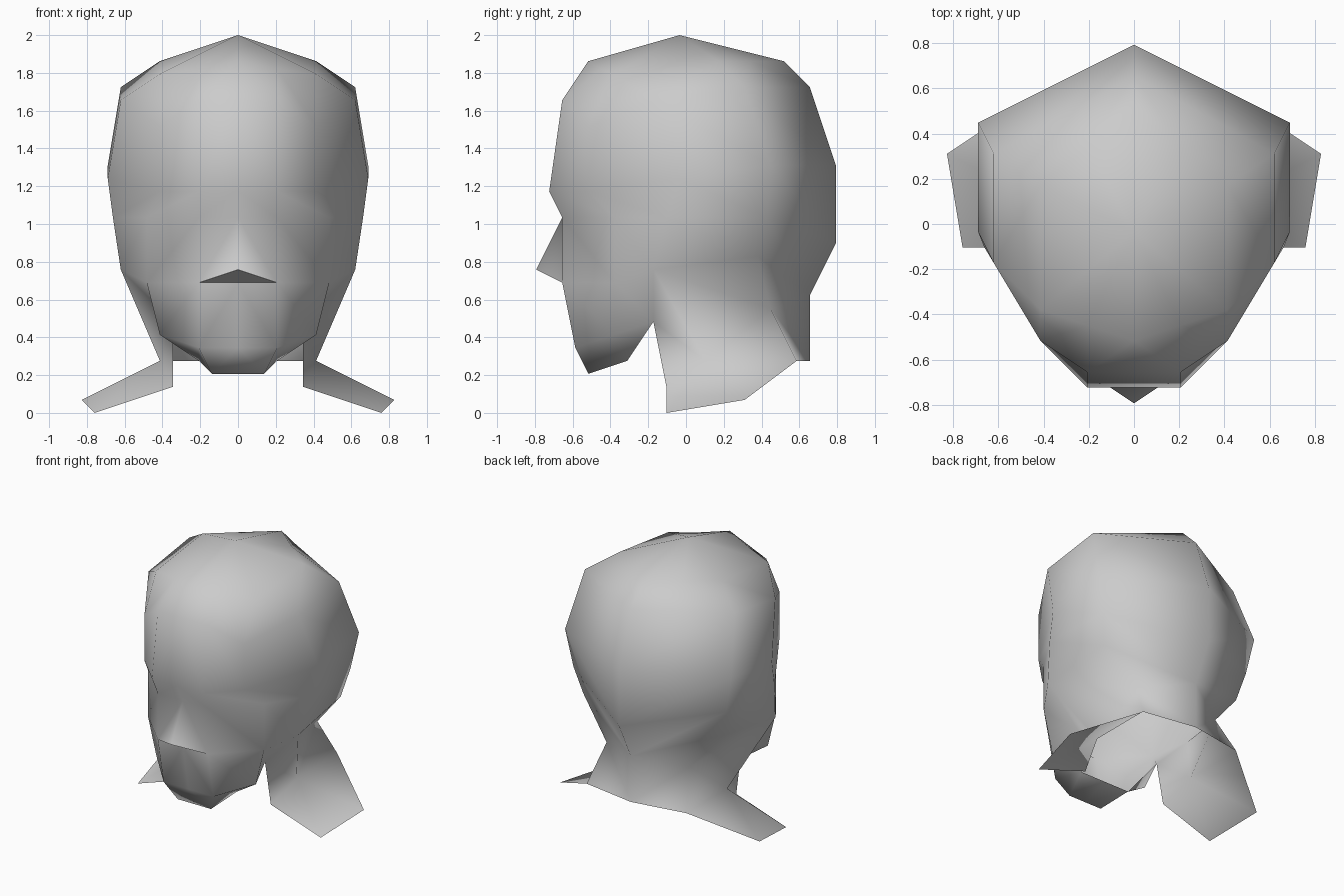
import bpy, bmesh

cube = bpy.data.objects.get("Cube")
if cube:
    bpy.data.objects.remove(cube)

# Modelling grid: whole steps, with the head 29 steps tall
STEP = 2 / 29

skin = bpy.data.materials.new("plain grey")
skin.use_nodes = True
grey = (0.6, 0.6, 0.6, 1)
skin.diffuse_color = grey
skin.node_tree.nodes["Principled BSDF"].inputs["Base Color"].default_value = grey

bm = bmesh.new()


def point(x, y, z):
    return bm.verts.new((x * STEP, (y - 0.5) * STEP, z * STEP))


def ring(*points):
    return [point(*p) for p in points]


def face(*verts):
    bm.faces.new(verts)


# Half rings of the skull, each from front centre round to back centre
crown = point(0, 0, 29)
top = ring((0, -7, 27), (3, -6, 26.4), (6, -5, 26), (6, 3, 27), (3, 5.5, 27), (0, 8, 27))
forehead = ring((0, -9, 24), (3, -9, 24), (6, -7, 22), (9, -2, 24), (9, 5, 25), (0, 10, 25))
brow = ring((0, -10, 17), (3, -10, 17), (6, -7, 17), (10, 0, 18), (10, 7, 19), (0, 12, 19))
eyes = ring((0, -9, 15), (3, -9, 15), (7, -5, 15), (9.6, -1, 15), (9.2, 6.7, 15), (0, 12, 13))
cheeks = ring((0, -9, 10), (3, -9, 10), (7, -5, 10), (9, -2, 11), (8.5, 6, 12), (0, 10, 9))

for a, b in zip(top, top[1:]):
    face(crown, a, b)
rings = [top, forehead, brow, eyes, cheeks]
for upper, lower in zip(rings, rings[1:]):
    for i in range(len(upper) - 1):
        if upper is eyes and i == 0:
            continue  # left for the nose
        face(upper[i], lower[i], lower[i + 1], upper[i + 1])

# Nose
tip = point(0, -11, 11)
face(eyes[0], cheeks[1], eyes[1])
face(eyes[0], tip, cheeks[1])
face(tip, cheeks[0], cheeks[1])

# Mouth, jaw and chin, open behind the chin
mouth = ring((0, -8, 5), (3, -8, 5))
chin = ring((0, -7, 3), (2, -7, 3))
rim = ring((0, -4, 4), (3, -4, 4))
jaw, throat = ring((6, -5, 6), (5, -2, 7))
for upper, lower in ((cheeks, mouth), (mouth, chin), (chin, rim)):
    face(upper[0], lower[0], lower[1], upper[1])
face(cheeks[1], mouth[1], jaw, cheeks[2])
face(mouth[1], chin[1], rim[1], jaw)
face(jaw, rim[1], throat)
face(cheeks[2], jaw, throat, cheeks[3])

# Neck, open at the front and below
neck_back, hem_front, hem_side, hem_back, hem_centre = ring(
    (5, 7, 8), (5, -1, 2), (6, 2, 4), (6, 9, 4), (0, 10, 4))
face(cheeks[3], throat, hem_side, neck_back)
face(cheeks[3], neck_back, cheeks[4])
face(cheeks[4], neck_back, cheeks[5])
face(throat, hem_front, hem_side)
face(hem_side, hem_back, neck_back)
face(neck_back, hem_back, hem_centre, cheeks[5])

# Shoulder flap
flap_front, flap_back = ring((11, -1, 0), (12, 5, 1))
face(hem_side, hem_front, flap_front, flap_back)
face(hem_side, flap_back, hem_back)

# Crisp edges under the nose
for pair in ((cheeks[0], cheeks[1]), (tip, cheeks[1])):
    bm.edges.get(pair).smooth = False

bmesh.ops.recalc_face_normals(bm, faces=bm.faces)
for f in bm.faces:
    f.smooth = True
mesh = bpy.data.meshes.new("head")
bm.to_mesh(mesh)
bm.free()
mesh.materials.append(skin)

head = bpy.data.objects.new("head", mesh)
bpy.context.collection.objects.link(head)

# Mirror the half to the other side
mirror = head.modifiers.new("Mirror", "MIRROR")
mirror.use_clip = True
mirror.merge_threshold = 0.001
